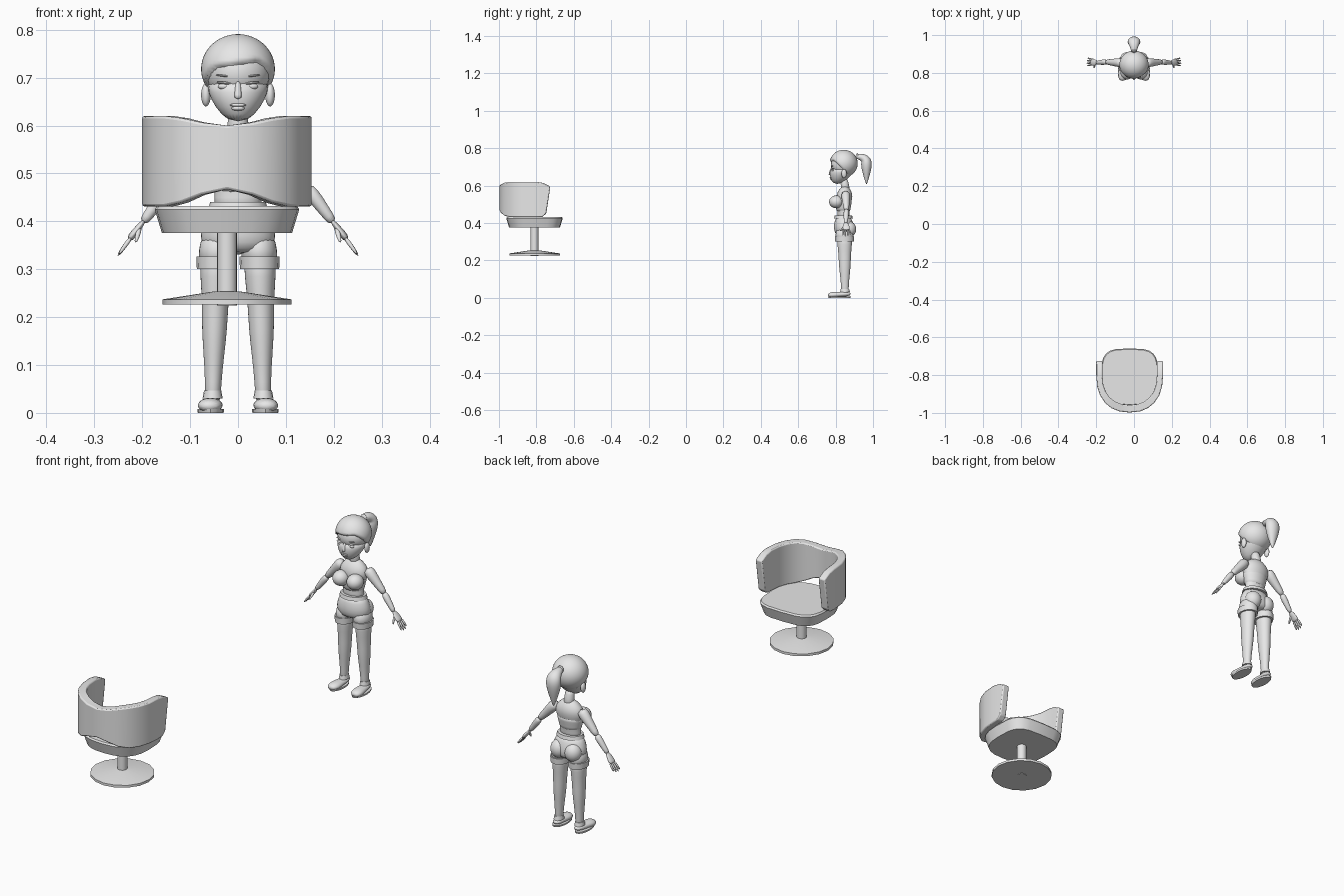
import bpy, bmesh, math
from mathutils import Vector, Matrix

cube = bpy.data.objects.get("Cube")
if cube:
    bpy.data.objects.remove(cube)

colour = (.8, .8, .8, 1)
grey = bpy.data.materials.new("plain grey")
grey.use_nodes = True
grey.diffuse_color = colour
grey.node_tree.nodes["Principled BSDF"].inputs["Base Color"].default_value = colour

X, Y, Z = Vector((1, 0, 0)), Vector((0, 1, 0)), Vector((0, 0, 1))


def clamp(value):
    return max(0, min(1, value))


def power(value, exponent):
    """Signed power, used for rounded-square outlines."""
    return math.copysign(abs(value) ** exponent, value)


def finish(name, bm, mirror=False, smooth=False, bevel=0, angle=40):
    """Turn a bmesh into a shaded object with the usual modifiers."""
    bmesh.ops.recalc_face_normals(bm, faces=bm.faces)
    mesh = bpy.data.meshes.new(name)
    bm.to_mesh(mesh)
    bm.free()
    mesh.materials.append(grey)
    ob = bpy.data.objects.new(name, mesh)
    bpy.context.collection.objects.link(ob)
    bpy.ops.object.select_all(action='DESELECT')
    ob.select_set(True)
    bpy.context.view_layer.objects.active = ob
    if smooth:
        bpy.ops.object.shade_smooth()
    else:
        bpy.ops.object.shade_smooth_by_angle(angle=math.radians(angle))
    if mirror:
        ob.modifiers.new("mirror", 'MIRROR').use_mirror_merge = False
    if bevel:
        modifier = ob.modifiers.new("bevel", 'BEVEL')
        modifier.width, modifier.segments = bevel, 2
    if smooth:
        ob.modifiers.new("subdivide", 'SUBSURF').levels = 1


def skin(rings):
    """Bridge successive rings of points and cap both ends."""
    bm = bmesh.new()
    loops = [[bm.verts.new(point) for point in ring] for ring in rings]
    count = len(loops[0])
    for a, b in zip(loops, loops[1:]):
        for i in range(count):
            j = (i + 1) % count
            bm.faces.new((a[i], a[j], b[j], b[i]))
    bm.faces.new(loops[0])
    bm.faces.new(loops[-1])
    return bm


def loft(name, centres, widths, depth=1, axis=None, ref=X, seg=16, mirror=False, smooth=True):
    """Elliptical sections along a path; depth is relative to width."""
    rings = []
    last = len(centres) - 1
    for i, (centre, width) in enumerate(zip(centres, widths)):
        along = axis or (centres[min(i + 1, last)] - centres[max(i - 1, 0)]).normalized()
        u = (ref - along * ref.dot(along)).normalized() * width
        v = along.cross(u) * depth
        angles = [math.tau * k / seg for k in range(seg)]
        rings.append([centre + u * math.cos(a) + v * math.sin(a) for a in angles])
    finish(name, skin(rings), mirror, smooth)


def taper(name, start, end, widths, **options):
    """A loft along a straight line, its widths evenly spaced."""
    start, end = Vector(start), Vector(end)
    centres = [start.lerp(end, i / (len(widths) - 1)) for i in range(len(widths))]
    loft(name, centres, widths, **options)


def ball(name, centre, size, mirror=False, tilt=0):
    bm = bmesh.new()
    matrix = Matrix.Translation(centre) @ Matrix.Rotation(tilt, 4, 'Y') @ Matrix.Diagonal((*size, 1))
    bmesh.ops.create_uvsphere(bm, u_segments=20, v_segments=14, radius=1, matrix=matrix)
    finish(name, bm, mirror, angle=80)


# ---- Chair ----
mid_x, mid_y = -.023, -.81


def disc(name, profile):
    centres = [Vector((mid_x, mid_y, z)) for z, radius in profile]
    loft(name, centres, [radius for z, radius in profile], axis=Z, smooth=False)


disc("chair_base", [(.226, .135), (.237, .135), (.254, .025)])
disc("chair_post", [(.224, .021), (.385, .021)])

# Seat cushion: squarer in front, rounder behind, tapering downward
rings = []
for z, radius in ((.376, .136), (.425, .151), (.432, .146)):
    ring = []
    for k in range(24):
        angle = math.tau * k / 24
        exponent = .55 if math.sin(angle) > 0 else .75
        ring.append((mid_x + radius * power(math.cos(angle), exponent),
                     mid_y + radius * power(math.sin(angle), exponent), z))
    rings.append(ring)
finish("chair_seat", skin(rings), angle=30)

# Wraparound back: a curved wall running into two straight arms
rings = []
for k in range(-8, 9):
    angle = math.pi / 2 * max(-1, min(1, k / 6))
    arm = max(0, abs(k) - 6) / 2
    across, behind = power(math.sin(angle), .87), power(math.cos(angle), .87)
    wave = math.cos(math.pi * clamp(abs(across) * 1.25))
    low = .449 + .018 * wave + .02 * arm ** 4
    high = .61 - .01 * wave - .025 * arm ** 2
    front = mid_y + .01 + .075 * arm
    lean = .022 * arm ** 2
    outer_x, inner_x = mid_x + .177 * across, mid_x + .144 * across
    outer_y, inner_y = front - .198 * behind, front - .158 * behind
    rings.append([(outer_x, outer_y - lean, low), (outer_x, outer_y, high),
                  (inner_x, inner_y, high), (inner_x, inner_y - lean, low)])
finish("chair_back", skin(rings), bevel=.005, angle=30)

# ---- Figure: torso and clothes ----
taper("torso", (0, .84, .42), (0, .85, .6),
      [.054, .049, .052, .06, .07, .06, .02], depth=.65, axis=Z)
taper("neck", (0, .853, .57), (0, .845, .64), [.028, .021, .021], axis=Z)
taper("strapless_top", (0, .841, .455), (0, .842, .528), [.052, .054, .06, .068], depth=.73, axis=Z)
ball("bust", (.036, .803, .513), (.036, .038, .034), mirror=True)
taper("waistband", (0, .842, .424), (0, .842, .44), [.063, .058], depth=.8, axis=Z, smooth=False)
taper("shorts", (0, .841, .435), (0, .849, .33), [.056, .07, .08, .08, .066], depth=.7, axis=Z)
ball("shorts_seat", (.036, .872, .367), (.038, .038, .042), mirror=True)
taper("shorts_leg", (.043, .848, .375), (.045, .847, .305), [.034, .039, .039],
      depth=1.27, axis=Z, mirror=True)
taper("shorts_cuff", (.045, .847, .3), (.045, .847, .327), [.041, .042],
      depth=1.22, axis=Z, mirror=True, smooth=False)

# Legs and shoes
taper("leg", (.045, .848, .34), (.053, .85, .01), [.036, .033, .028, .027, .022, .017, .017],
      depth=1.2, axis=Z, mirror=True)
taper("shoe", (.053, .882, .021), (.06, .757, .014), [.012, .021, .022, .025, .028, .016],
      depth=.6, axis=Y, mirror=True)
taper("shoe_sole", (.057, .82, 0), (.057, .82, .008), [.027, .028],
      depth=2.2, axis=Z, mirror=True, smooth=False)
taper("ankle_strap", (.053, .85, .03), (.053, .85, .047), [.021, .018],
      depth=1.25, axis=Z, mirror=True, smooth=False)

# Arms and hands
taper("upper_arm", (.06, .853, .565), (.15, .858, .465), [.026, .023, .017, .014], ref=Y, mirror=True)
taper("forearm", (.143, .858, .473), (.2, .854, .396), [.014, .015, .012, .01], ref=Y, mirror=True)
taper("palm", (.195, .854, .403), (.228, .858, .361), [.01, .016, .02, .018],
      depth=.4, ref=Y, mirror=True)
for i, reach in enumerate((.9, 1, .97, .8)):
    knuckle = Vector((.223, .844 + .0095 * i, .367))
    tip = knuckle + Vector((.029, .005 * (i - 1.5), -.04)) * reach
    taper(f"finger_{i + 1}", knuckle, tip, [.005, .005, .003], ref=Y, seg=8, mirror=True)
taper("thumb", (.205, .85, .388), (.214, .824, .355), [.006, .006, .003], seg=8, mirror=True)

# ---- Head ----
ball("skull", (0, .843, .71), (.068, .069, .062))
taper("jaw", (0, .808, .608), (0, .842, .7), [.02, .049, .063, .068], axis=Z, seg=24)
taper("nose", (0, .778, .694), (0, .769, .654), [.005, .007, .01], axis=Z, seg=12)
ball("upper_lip", (0, .776, .643), (.017, .008, .004))
ball("lower_lip", (0, .777, .636), (.014, .008, .005))
ball("eye", (.028, .786, .682), (.014, .008, .007), mirror=True)
ball("upper_eyelid", (.029, .784, .689), (.016, .008, .003), mirror=True, tilt=-.1)
ball("eyebrow", (.03, .783, .704), (.016, .006, .002), mirror=True, tilt=-.1)
ball("ear", (.067, .845, .664), (.01, .014, .024), mirror=True)

# Hair cap: a ball tucked into the head below a swept hairline
centre, size = Vector((0, .843, .718)), Vector((.077, .075, .073))
bm = bmesh.new()
bmesh.ops.create_uvsphere(bm, u_segments=48, v_segments=36, radius=1)
for vert in bm.verts:
    offset = vert.co * size
    point = centre + offset
    back = clamp((point.y - .785) / .09)
    hairline = .733 - .085 * back + .15 * point.x * (1 - back)
    tuck = clamp((hairline - point.z) / .008)
    vert.co = centre + offset * (1 - .2 * tuck)
finish("hair_cap", bm, angle=70)

# Ponytail: springs backward, then hangs to a point
centres, widths = [], []
for k in range(9):
    t = k / 8
    swing = math.sin(math.pi / 2 * clamp(2.2 * t))
    centres.append(Vector((0, .905 + .06 * swing, .757 - .152 * t * t)))
    widths.append(.035 * math.sin(math.pi * (.12 + .86 * t ** 1.2)))
loft("ponytail", centres, widths, depth=.85)
ball("hair_tie", (0, .916, .757), (.016, .008, .016))
